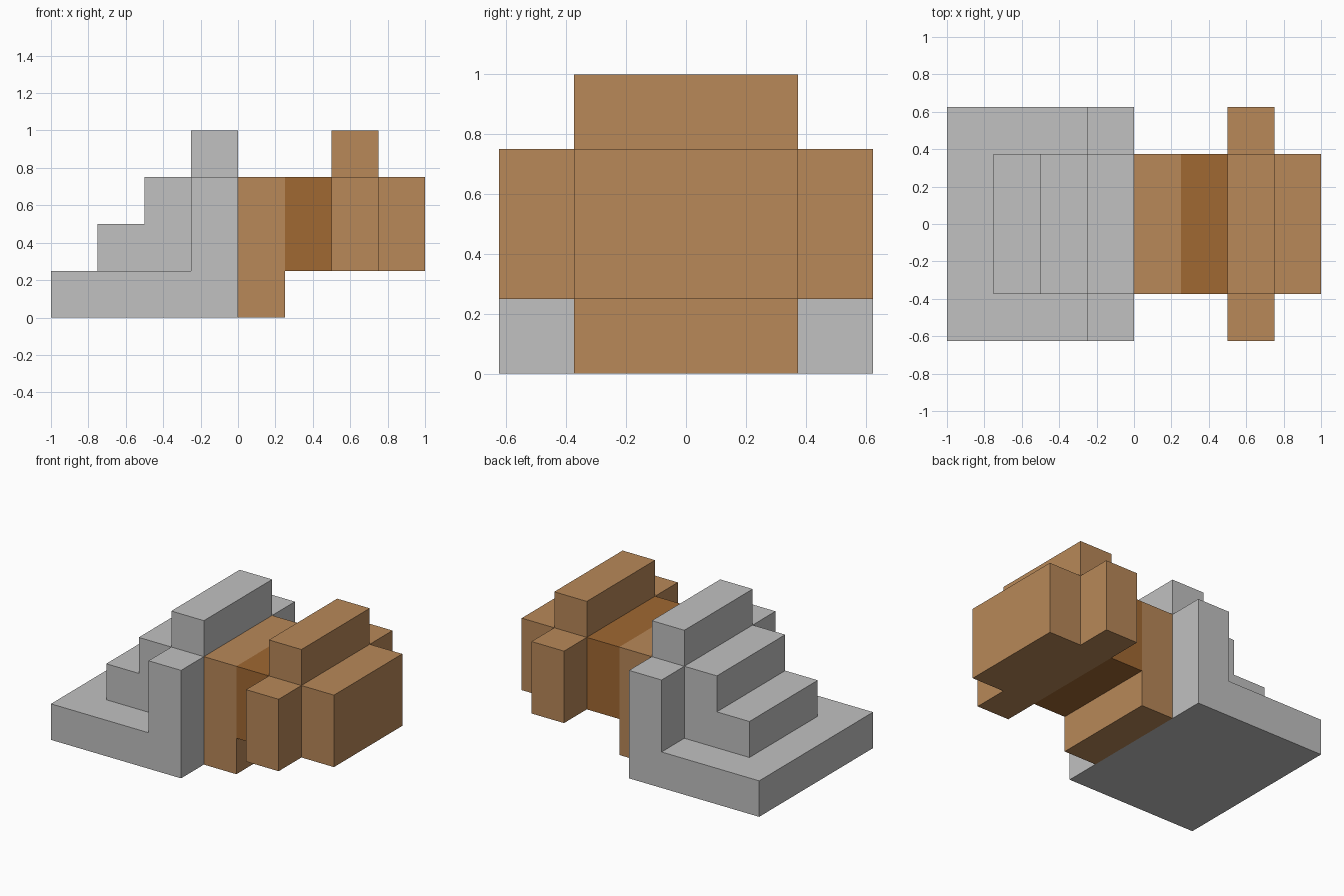
import bpy, bmesh
from mathutils import Vector

if "Cube" in bpy.data.objects:
    bpy.data.objects.remove(bpy.data.objects["Cube"])


def material(name, rgb):
    m = bpy.data.materials.new(name)
    m.diffuse_color = (*rgb, 1)
    m.use_nodes = True
    m.node_tree.nodes["Principled BSDF"].inputs["Base Color"].default_value = m.diffuse_color
    return m


STONE = material("grey stone", (0.533, 0.533, 0.533))
WOOD = material("light wood", (0.479, 0.246, 0.098))
DARK = material("dark wood", (0.352, 0.138, 0.032))


def prism(name, points, offset, mat):
    """Closed profile swept along an offset vector."""
    bm = bmesh.new()
    face = bm.faces.new([bm.verts.new(p) for p in points])
    swept = bmesh.ops.extrude_face_region(bm, geom=[face])["geom"]
    bmesh.ops.translate(bm, vec=Vector(offset),
                        verts=[v for v in swept if isinstance(v, bmesh.types.BMVert)])
    bmesh.ops.recalc_face_normals(bm, faces=bm.faces)
    mesh = bpy.data.meshes.new(name)
    bm.to_mesh(mesh)
    bm.free()
    mesh.materials.append(mat)
    obj = bpy.data.objects.new(name, mesh)
    bpy.context.collection.objects.link(obj)
    return obj


def side_profile(name, xz, half_width, mat):
    """Side outline extruded across the width, centred on y = 0."""
    return prism(name, [(x, -half_width, z) for x, z in xz],
                 (0, 2 * half_width, 0), mat)


def block(name, x0, x1, z0, z1, half_width, mat):
    return side_profile(name, [(x0, z0), (x1, z0), (x1, z1), (x0, z1)], half_width, mat)


WIDE, NARROW = 0.625, 0.375

# Stone: L-shaped base with upright wall, stairs and a crest on the wall
side_profile("base_and_wall", [(-1, 0), (0, 0), (0, .75), (-.25, .75),
                               (-.25, .25), (-1, .25)], WIDE, STONE)
side_profile("stairs", [(-.75, .25), (-.25, .25), (-.25, .75), (-.5, .75),
                        (-.5, .5), (-.75, .5)], NARROW, STONE)
block("wall_crest", -.25, 0, .75, 1, NARROW, STONE)

# Wood: backing block, dark neck, stepped head and front plate
block("backing_block", 0, .25, 0, .75, NARROW, WOOD)
block("neck", .25, .5, .25, .75, NARROW, DARK)
head = [(-WIDE, .25), (WIDE, .25), (WIDE, .75), (NARROW, .75),
        (NARROW, 1), (-NARROW, 1), (-NARROW, .75), (-WIDE, .75)]
prism("head", [(.5, y, z) for y, z in head], (.25, 0, 0), WOOD)
block("front_plate", .75, 1, .25, .75, NARROW, WOOD)
